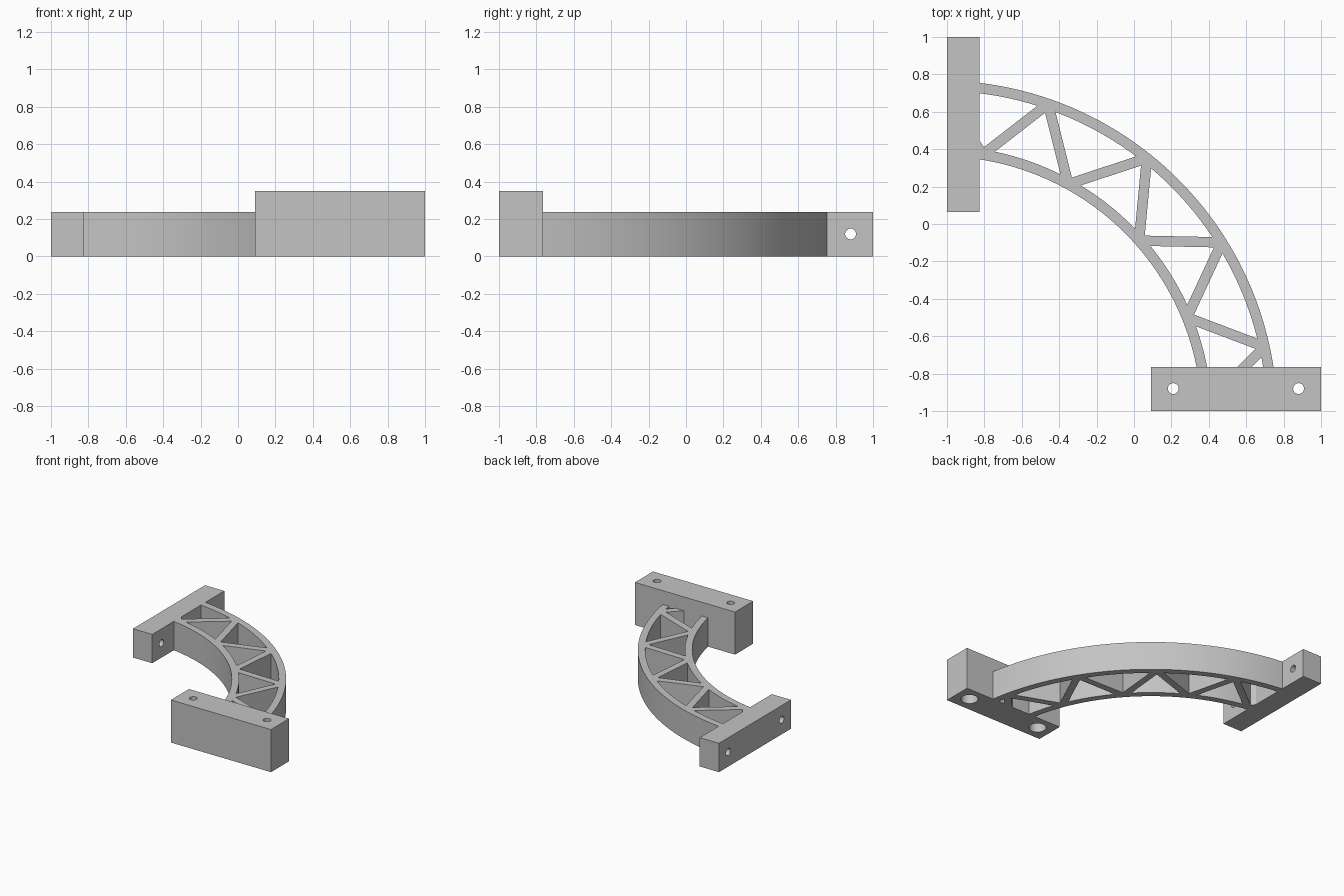
import bpy
import bmesh
import math
from mathutils import Vector, Matrix

if "Cube" in bpy.data.objects:
    bpy.data.objects.remove(bpy.data.objects["Cube"], do_unlink=True)

grey = bpy.data.materials.new("light grey plastic")
grey.use_nodes = True
COLOUR = (0.55, 0.55, 0.55, 1)
grey.diffuse_color = COLOUR
grey.node_tree.nodes["Principled BSDF"].inputs["Base Color"].default_value = COLOUR

CENTRE = Vector((-1.04, -1.04))
R_OUT, R_IN, BAND = 1.807, 1.402, 0.055
HEIGHT = 0.237


def add_object(name, bm):
    bmesh.ops.recalc_face_normals(bm, faces=bm.faces)
    mesh = bpy.data.meshes.new(name)
    bm.to_mesh(mesh)
    bm.free()
    mesh.materials.append(grey)
    obj = bpy.data.objects.new(name, mesh)
    bpy.context.collection.objects.link(obj)
    return obj


def prism(name, outline, height):
    bm = bmesh.new()
    face = bm.faces.new([bm.verts.new((p[0], p[1], 0)) for p in outline])
    geom = bmesh.ops.extrude_face_region(bm, geom=[face])["geom"]
    top = [g for g in geom if isinstance(g, bmesh.types.BMVert)]
    bmesh.ops.translate(bm, verts=top, vec=(0, 0, height))
    return add_object(name, bm)


def block(name, x0, x1, y0, y1, height):
    return prism(name, [(x0, y0), (x1, y0), (x1, y1), (x0, y1)], height)


def polar(radius, degrees):
    a = math.radians(degrees)
    return CENTRE + radius * Vector((math.cos(a), math.sin(a)))


def curved_band(name, outer, start, end, steps=64):
    angles = [start + (end - start) * i / steps for i in range(steps + 1)]
    outline = [polar(outer, a) for a in angles]
    outline += [polar(outer - BAND, a) for a in reversed(angles)]
    return prism(name, outline, HEIGHT)


def strut(name, p, q, width=0.055):
    d = (q - p).normalized()
    side = Vector((-d.y, d.x)) * width / 2
    return prism(name, [p + side, p - side, q - side, q + side], HEIGHT)


def boolean(target, other, operation):
    mod = target.modifiers.new(operation.title(), "BOOLEAN")
    mod.operation, mod.solver, mod.object = operation, "EXACT", other
    other.hide_render = True
    bpy.context.view_layer.objects.active = target
    bpy.ops.object.modifier_apply(modifier=mod.name)
    bpy.data.objects.remove(other, do_unlink=True)


def drill(target, centre, radius, length, axis="Z"):
    turn = Matrix.Rotation(math.pi / 2, 4, "Y") if axis == "X" else Matrix()
    bm = bmesh.new()
    bmesh.ops.create_cone(bm, cap_ends=True, segments=32, radius1=radius, radius2=radius,
                          depth=length, matrix=Matrix.Translation(centre) @ turn)
    boolean(target, add_object("hole_cutter", bm), "DIFFERENCE")


# Curved truss: two bands with their ends buried in the end blocks
truss = curved_band("curved_truss", R_OUT, 5, 87)
boolean(truss, curved_band("inner_band", R_IN + BAND, 6, 86), "UNION")

# Zigzag struts between the bands, alternating inner and outer nodes
STEP, FIRST = 9.75, 90.45
radii = (R_OUT - BAND / 2, R_IN + BAND / 2)
nodes = [polar(radii[i % 2], FIRST - i * STEP) for i in range(10)]
nodes[0] = nodes[1].lerp(nodes[0], 0.6)
nodes[9] = nodes[8].lerp(nodes[9], 0.7)
for p, q in zip(nodes, nodes[1:]):
    boolean(truss, strut("strut", p, q), "UNION")

# Low end block with two sideways holes
side_block = block("side_mounting_block", -1, -0.825, 0.065, 1, HEIGHT)
for y in (0.185, 0.88):
    drill(side_block, (-0.91, y, 0.12), 0.029, 0.4, "X")

# Tall end block with two vertical holes, widened from below
front_block = block("front_mounting_block", 0.09, 1, -1, -0.765, 0.35)
for x in (0.21, 0.88):
    drill(front_block, (x, -0.88, 0.2), 0.029, 0.8)
    drill(front_block, (x, -0.88, 0), 0.065, 0.4)

# Smooth curved walls, crisp corners
for obj in (truss, side_block, front_block):
    bpy.ops.object.select_all(action="DESELECT")
    obj.select_set(True)
    bpy.context.view_layer.objects.active = obj
    bpy.ops.object.shade_smooth_by_angle(angle=math.radians(30))
